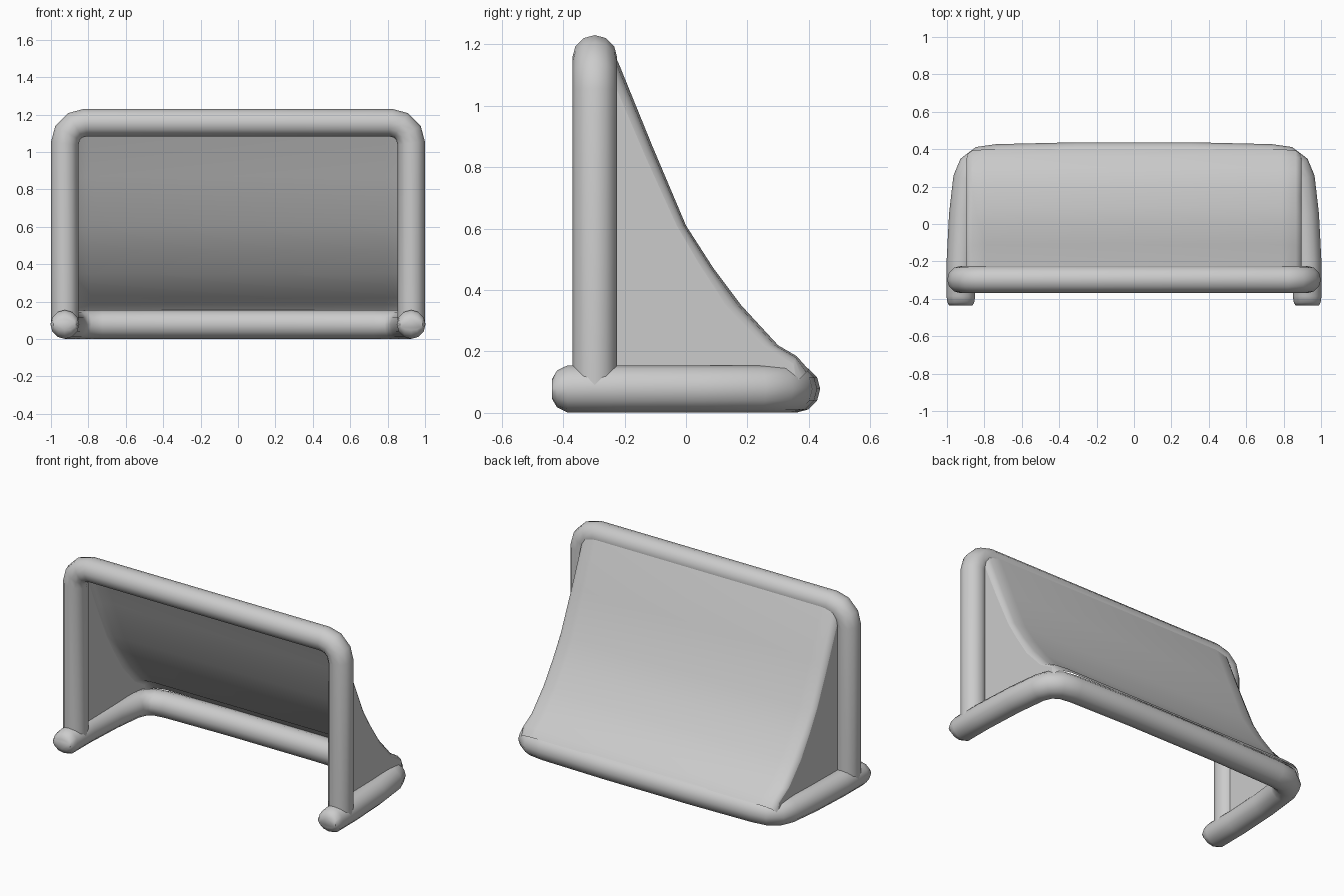
import bpy, bmesh, math
from mathutils import Vector

cube = bpy.data.objects.get("Cube")
if cube:
    bpy.data.objects.remove(cube)

grey = bpy.data.materials.new("light grey")
grey.use_nodes = True
grey.diffuse_color = (0.6, 0.6, 0.6, 1)
grey.node_tree.nodes["Principled BSDF"].inputs["Base Color"].default_value = (0.6, 0.6, 0.6, 1)


def finish(bm, name, angle=50):
    mesh = bpy.data.meshes.new(name)
    bm.to_mesh(mesh)
    bm.free()
    mesh.materials.append(grey)
    obj = bpy.data.objects.new(name, mesh)
    bpy.context.collection.objects.link(obj)
    bpy.ops.object.select_all(action='DESELECT')
    bpy.context.view_layer.objects.active = obj
    obj.select_set(True)
    bpy.ops.object.shade_smooth_by_angle(angle=math.radians(angle))
    return obj


def tube(name, path, radius, normal, scales=None, sides=12):
    """Sweep a round section along a planar path, mitred at each point."""
    path, normal = [Vector(p) for p in path], Vector(normal)
    bm, rings = bmesh.new(), []
    for i, p in enumerate(path):
        before = (p - path[i - 1]).normalized() if i else None
        after = (path[i + 1] - p).normalized() if i < len(path) - 1 else None
        along = ((before or after) + (after or before)).normalized()
        side = along.cross(normal)
        mitre = 1 / along.dot(before or after)
        su, sv = (scales or {}).get(i, (1, 1))
        ring = []
        for k in range(sides):
            a = 2 * math.pi * k / sides
            ring.append(bm.verts.new(p + side * (math.cos(a) * radius * mitre * su)
                                     + normal * (math.sin(a) * radius * sv)))
        rings.append(ring)
    for r, s in zip(rings, rings[1:]):
        for k in range(sides):
            j = (k + 1) % sides
            bm.faces.new((r[k], r[j], s[j], s[k]))
    bm.faces.new(rings[0])
    bm.faces.new(rings[-1])
    bmesh.ops.recalc_face_normals(bm, faces=bm.faces)
    return finish(bm, name)


def mirrored(half):
    """Complete a path that runs from the left side towards the middle."""
    return half + [(-x, y, z) for x, y, z in reversed(half)]


# Posts and crossbar: one bent tube
POST_X, POST_Y, BAR_Z, BEND = 0.926, -0.297, 1.157, 0.11
half = [(POST_X, POST_Y, 0.08), (POST_X, POST_Y, 0.16)]
for k in range(4):
    a = math.radians(30 * k)
    half.append((POST_X - BEND + BEND * math.cos(a), POST_Y, BAR_Z - BEND + BEND * math.sin(a)))
tube("posts_and_crossbar", mirrored(half), 0.073, (0, 1, 0))

# Ground frame: U-shaped tube with tapered front ends
plan = [(.926, -.437), (.926, -.42), (.926, -.385), (.925, -.2), (.912, .05),
        (.89, .24), (.865, .3), (.815, .338), (.73, .35), (.3, .36)]
half = [(x, y, 0.078) for x, y in plan]
last = 2 * len(half) - 1
ends = {0: (.8, .4), 1: (.93, .78)}
ends.update({last - i: s for i, s in ends.items()})
tube("ground_frame", mirrored(half), 0.077, (0, 0, 1), ends)

# Net curves (y, z): the middle of the back net, and its edge at the side nets
outer = [(-.25, 1.2), (-.22, 1.14), (-.11, .87), (0, .61), (.09, .47),
         (.18, .35), (.3, .22), (.36, .185), (.4, .14)]
inner = [(-.25, 1.11), (-.22, 1.04), (-.13, .83), (-.03, .61), (.04, .49),
         (.13, .35), (.25, .22), (.35, .16), (.36, .1)]
NET_X = 0.895

# Back net: sheet that rolls forward at both sides
edge = [(NET_X, 0), (.888, .4), (.865, .8), (.79, 1)]
columns = [(-x, t) for x, t in edge] + list(reversed(edge))
bm = bmesh.new()
grid = []
for x, t in columns:
    grid.append([bm.verts.new((x, a[0] + (b[0] - a[0]) * t, a[1] + (b[1] - a[1]) * t))
                 for a, b in zip(inner, outer)])
for c, d in zip(grid, grid[1:]):
    for i in range(len(c) - 1):
        bm.faces.new((c[i], d[i], d[i + 1], c[i + 1]))
bm.normal_update()
if sum(f.normal.y for f in bm.faces) < 0:
    bmesh.ops.reverse_faces(bm, faces=bm.faces)
finish(bm, "back_net", 80)

# Side nets: flat panels between post, ground frame and back net
for name, s in (("left_side_net", 1), ("right_side_net", -1)):
    bm = bmesh.new()
    front = [bm.verts.new((s * NET_X, -.27, z)) for y, z in inner]
    back = [bm.verts.new((s * NET_X, y, z)) for y, z in inner]
    for i in range(len(inner) - 1):
        bm.faces.new((front[i], back[i], back[i + 1], front[i + 1]))
    bm.normal_update()
    if bm.faces[:][0].normal.x * s < 0:
        bmesh.ops.reverse_faces(bm, faces=bm.faces)
    finish(bm, name)
